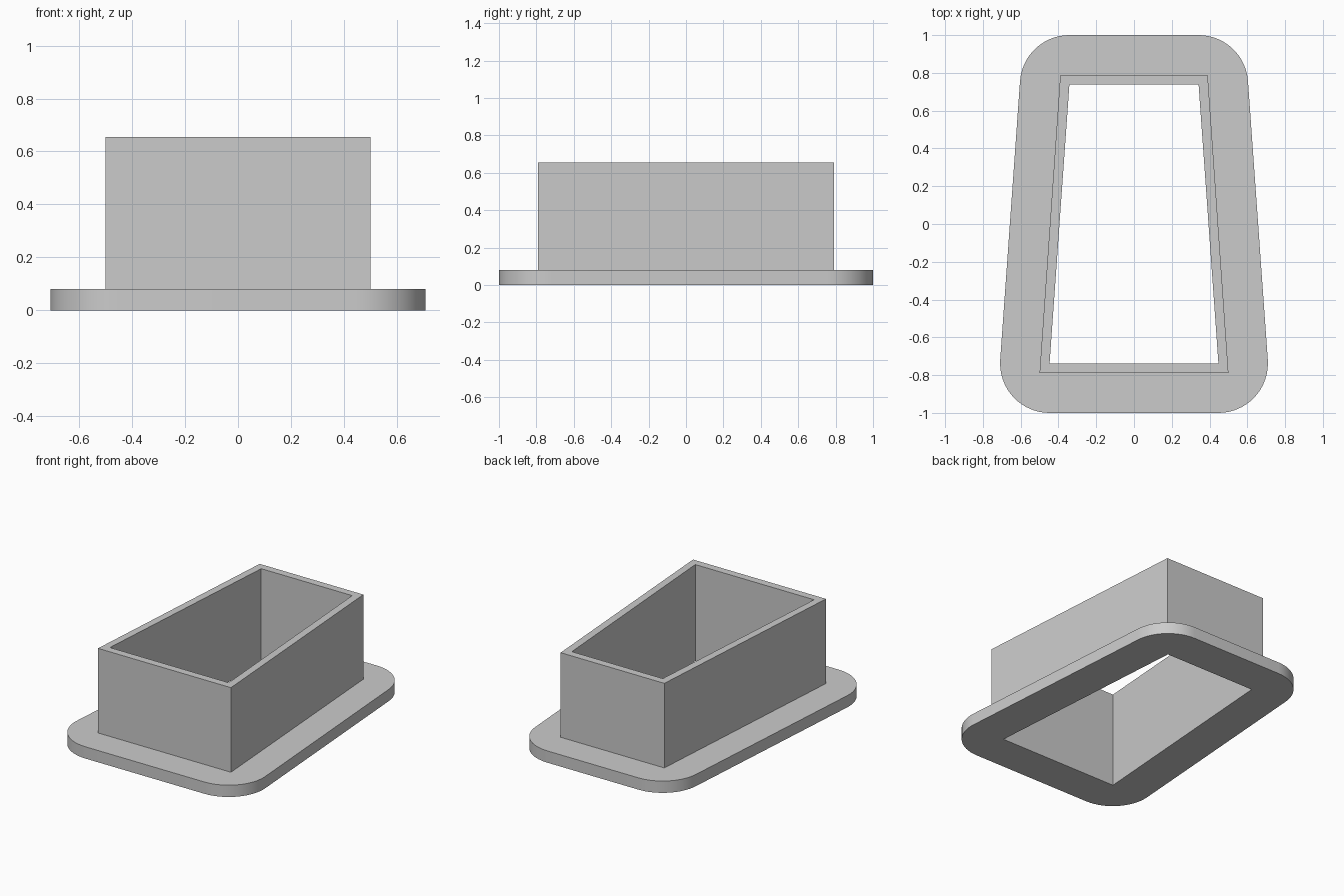
import bpy, bmesh, math
from mathutils import Vector

if "Cube" in bpy.data.objects:
    bpy.data.objects.remove(bpy.data.objects["Cube"], do_unlink=True)

FLANGE_TOP, WALL_TOP = 0.08, 0.655
CORNER_RADIUS = 0.262
ARC_STEPS = 16

# Tapered openings, counter-clockwise from the front left corner
hole = [Vector(p) for p in ((0.447, -0.738), (0.342, 0.738), (-0.342, 0.738), (-0.447, -0.738))]
wall = [Vector(p) for p in ((0.5, -0.79), (0.39, 0.79), (-0.39, 0.79), (-0.5, -0.79))]


def edge_angle(i):
    """Outward direction of the side that leaves corner i."""
    d = hole[(i + 1) % 4] - hole[i % 4]
    return math.atan2(-d.x, d.y)


def corner_arc(i):
    """Rounded flange corner, concentric with hole corner i."""
    start = edge_angle(i - 1)
    sweep = (edge_angle(i) - start) % math.tau
    angles = [start + sweep * k / ARC_STEPS for k in range(ARC_STEPS + 1)]
    return [hole[i] + CORNER_RADIUS * Vector((math.cos(a), math.sin(a))) for a in angles]


bm = bmesh.new()


def ring(points, z):
    return [bm.verts.new((p.x, p.y, z)) for p in points]


def bridge(a, b):
    """Band of quads between two rings of equal length."""
    n = len(a)
    for i in range(n):
        j = (i + 1) % n
        bm.faces.new((a[i], a[j], b[j], b[i]))


def flange_face(inner, outer):
    """Flat frame between a four-cornered opening and the rounded outline."""
    n = ARC_STEPS + 1
    for i in range(4):
        j = (i + 1) % 4
        bm.faces.new([inner[i]] + outer[i * n:(i + 1) * n])
        bm.faces.new((inner[i], outer[(i + 1) * n - 1], outer[j * n], inner[j]))


outline = [p for i in range(4) for p in corner_arc(i)]
hole_low, hole_high = ring(hole, 0), ring(hole, WALL_TOP)
wall_low, wall_high = ring(wall, FLANGE_TOP), ring(wall, WALL_TOP)
edge_low, edge_high = ring(outline, 0), ring(outline, FLANGE_TOP)

# Flange underside, rim and top
flange_face(hole_low, edge_low)
bridge(edge_low, edge_high)
flange_face(wall_low, edge_high)
# Collar outside, lip and inside
bridge(wall_low, wall_high)
bridge(wall_high, hole_high)
bridge(hole_high, hole_low)
bmesh.ops.recalc_face_normals(bm, faces=bm.faces)

mesh = bpy.data.meshes.new("flanged_collar")
bm.to_mesh(mesh)
bm.free()
collar = bpy.data.objects.new("flanged_collar", mesh)
bpy.context.collection.objects.link(collar)

# Plain grey finish
grey = bpy.data.materials.new("light_grey")
grey.use_nodes = True
colour = (0.6, 0.6, 0.6, 1)
grey.diffuse_color = colour
grey.node_tree.nodes["Principled BSDF"].inputs["Base Color"].default_value = colour
mesh.materials.append(grey)

bpy.ops.object.select_all(action="DESELECT")
collar.select_set(True)
bpy.context.view_layer.objects.active = collar
bpy.ops.object.shade_smooth_by_angle(angle=math.radians(30))
